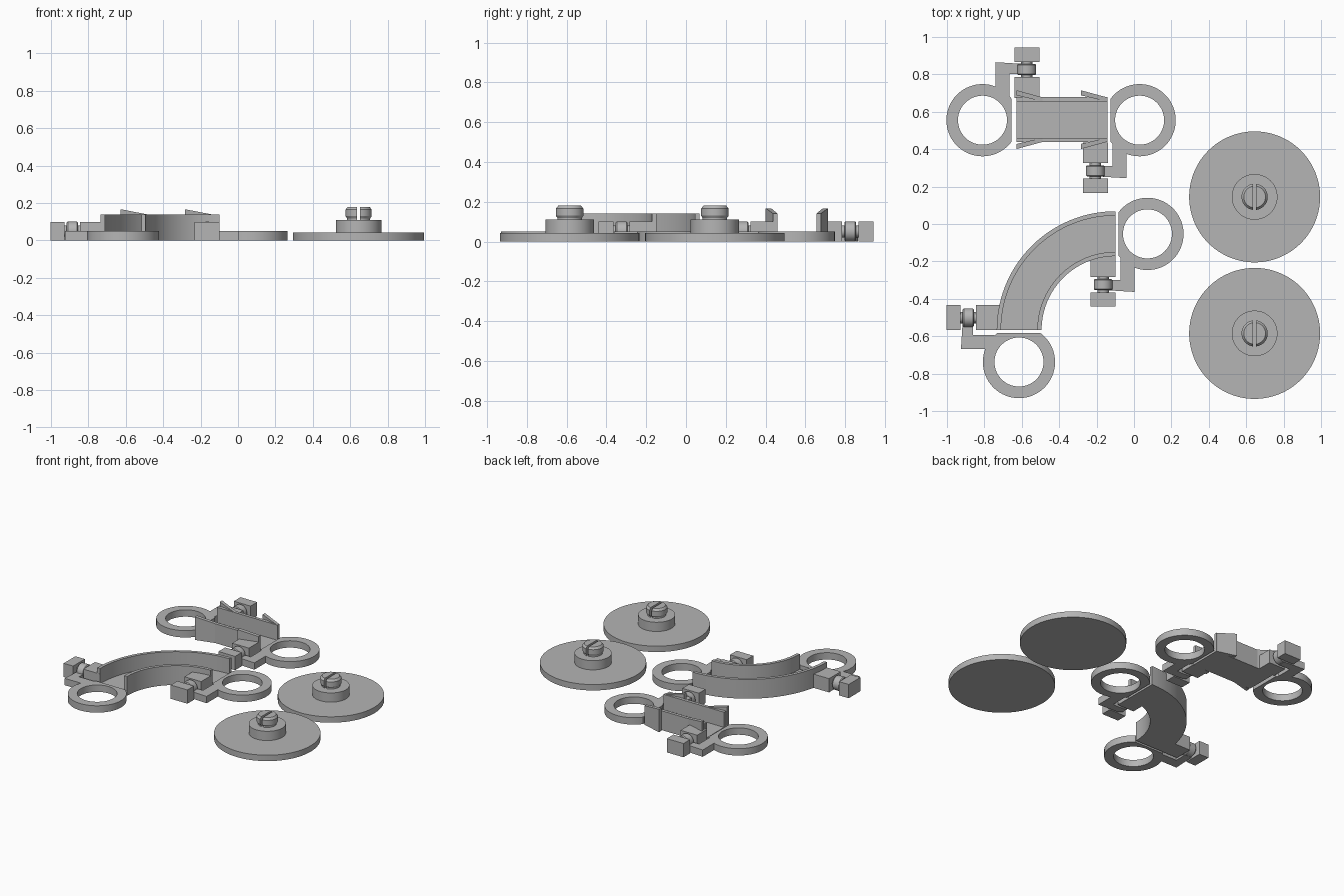
import bpy, bmesh
from math import pi
from mathutils import Matrix, Vector

cube = bpy.data.objects.get("Cube")
if cube:
    bpy.data.objects.remove(cube)

grey = bpy.data.materials.new("plain grey")
grey.use_nodes = True
GREY = (0.46, 0.46, 0.46, 1)
grey.diffuse_color = GREY
grey.node_tree.nodes["Principled BSDF"].inputs["Base Color"].default_value = GREY


def finish(name, bm, matrix=Matrix()):
    bmesh.ops.remove_doubles(bm, verts=bm.verts, dist=1e-5)
    bmesh.ops.recalc_face_normals(bm, faces=bm.faces)
    mesh = bpy.data.meshes.new(name)
    bm.to_mesh(mesh)
    bm.free()
    mesh.materials.append(grey)
    obj = bpy.data.objects.new(name, mesh)
    bpy.context.collection.objects.link(obj)
    obj.matrix_world = matrix
    bpy.ops.object.select_all(action="DESELECT")
    obj.select_set(True)
    bpy.context.view_layer.objects.active = obj
    bpy.ops.object.shade_smooth_by_angle(angle=pi / 6)
    return obj


def spun(profile, angle=2 * pi, steps=96):
    """Spin a closed (radius, z) outline about the z axis."""
    bm = bmesh.new()
    face = bm.faces.new([bm.verts.new((r, 0, z)) for r, z in profile])
    full = angle > 6
    if full:
        edges = list(face.edges)
        bmesh.ops.delete(bm, geom=[face], context="FACES_ONLY")
        bmesh.ops.spin(bm, geom=edges, axis=(0, 0, 1), cent=(0, 0, 0), angle=angle, steps=steps)
        bmesh.ops.remove_doubles(bm, verts=bm.verts, dist=1e-5)
        # drop edges left along the axis
        loose = [e for e in bm.edges if not e.link_faces]
        bmesh.ops.delete(bm, geom=loose, context="EDGES")
    else:
        start = face.copy()
        bmesh.ops.spin(bm, geom=[face], axis=(0, 0, 1), cent=(0, 0, 0), angle=angle, steps=steps)
    return bm


def slice_off(bm, point, direction):
    """Remove everything beyond a plane and cap the cut."""
    cut = bmesh.ops.bisect_plane(bm, geom=bm.verts[:] + bm.edges[:] + bm.faces[:],
                                 plane_co=point, plane_no=direction, clear_outer=True)
    edges = [g for g in cut["geom_cut"] if isinstance(g, bmesh.types.BMEdge)]
    bmesh.ops.holes_fill(bm, edges=edges)


def prism(points, height):
    bm = bmesh.new()
    face = bm.faces.new([bm.verts.new((x, y, 0)) for x, y in points])
    new = bmesh.ops.extrude_face_region(bm, geom=[face])["geom"]
    top = [g for g in new if isinstance(g, bmesh.types.BMVert)]
    bmesh.ops.translate(bm, verts=top, vec=(0, 0, height))
    return bm


def block(name, x0, x1, y0, y1, height, matrix=Matrix()):
    return finish(name, prism([(x0, y0), (x1, y0), (x1, y1), (x0, y1)], height), matrix)


def rod(name, x, radius, y0, y1, matrix, bevel=0.0):
    """Round bar along y, lying on the hinge axis."""
    half = (y1 - y0) / 2
    bm = spun([(0, -half), (radius - bevel, -half), (radius, bevel - half),
               (radius, half - bevel), (radius - bevel, half), (0, half)]
              if bevel else [(0, -half), (radius, -half), (radius, half), (0, half)], steps=40)
    lay = Matrix.Translation((x, (y0 + y1) / 2, HINGE_Z)) @ Matrix.Rotation(pi / 2, 4, "X")
    return finish(name, bm, matrix @ lay)


HINGE_Z = 0.051
RING_H = 0.05
WALL_H = 0.14
FLOOR = 0.03
WALL = 0.023


def hinged_ring(label, x, y, angle, reach):
    """Ring with a flat side, its arm, and the hinge on the track."""
    m = Matrix.Translation((x, y, 0)) @ Matrix.Rotation(angle, 4, "Z")
    bm = spun([(0.131, 0), (0.193, 0), (0.193, RING_H), (0.131, RING_H)])
    slice_off(bm, (-0.155, 0, 0), (-1, 0, 0))
    finish(label + "_ring", bm, m)
    arm = [(-0.235, -0.3), (-0.07, -0.31), (-0.07, -0.13), (-0.144, -0.13),
           (-0.144, -0.246), (-0.235, -0.246)]
    finish(label + "_arm", prism(arm, RING_H), m)
    block(label + "_hinge_end", -0.304, -0.17, -0.388, -0.312, 0.1, m)
    block(label + "_hinge_base", -0.304, -0.17, -0.23, reach, 0.1, m)
    rod(label + "_knuckle", -0.237, 0.05, -0.301, -0.241, m, 0.006)
    rod(label + "_hinge_pin", -0.237, 0.03, -0.32, -0.22, m)


hinged_ring("straight_left", 0.03, 0.555, 0, -0.118)
hinged_ring("straight_right", -0.81, 0.555, pi, -0.118)
hinged_ring("curve_left", 0.072, -0.053, 0, -0.118)
hinged_ring("curve_right", -0.615, -0.738, -pi / 2, -0.1)


def channel(a, b):
    """U-shaped cross-section between two positions."""
    return [(a, 0), (b, 0), (b, WALL_H), (b - WALL, WALL_H), (b - WALL, FLOOR),
            (a + WALL, FLOOR), (a + WALL, WALL_H), (a, WALL_H)]


# Curved track: a quarter turn of the channel
bm = spun(channel(0.395, 0.635), pi / 2, 40)
ends = [f for f in bm.faces if len(f.verts) == 8]
if len(ends) < 2:
    edges = [e for e in bm.edges if e.is_boundary]
    bmesh.ops.holes_fill(bm, edges=edges)
finish("curved_track", bm, Matrix.Translation((-0.099, -0.567, 0)) @ Matrix.Rotation(pi / 2, 4, "Z"))

# Straight track: the same channel pulled along x
TRACK_X0, TRACK_X1, TRACK_Y = -0.628, -0.142, 0.558
bm = prism(channel(-0.12, 0.12), TRACK_X1 - TRACK_X0)
finish("straight_track", bm, Matrix.Translation((TRACK_X0, TRACK_Y, 0))
       @ Matrix(((0, 0, 1, 0), (1, 0, 0, 0), (0, 1, 0, 0), (0, 0, 0, 1))))

# Flared fins on both walls, dropping to the wall top
for side, where in ((1, "back"), (-1, "front")):
    for x, end in ((TRACK_X0, "right"), (-0.284, "left")):
        pts = [(x, 0.157), (x + 0.14, 0.119), (x + 0.14, 0.097), (x, 0.13)]
        bm = prism([(px, TRACK_Y + side * d) for px, d in pts], WALL_H)
        for v in bm.verts:
            if v.co.z > 0.1 and v.co.x < x + 0.01:
                v.co.z = 0.167
        finish(f"{where}_{end}_fin", bm)

# Two wheels, each with a hub and a split snap pin
for y, label in ((0.145, "back"), (-0.585, "front")):
    m = Matrix.Translation((0.645, y, 0))
    finish(label + "_wheel", spun([(0, 0), (0.35, 0), (0.35, 0.043), (0, 0.043)], steps=128), m)
    finish(label + "_hub", spun([(0, 0.03), (0.122, 0.03), (0.122, 0.11), (0, 0.11)]), m)
    for side in (-1, 1):
        bm = spun([(0, 0.1), (0.062, 0.1), (0.062, 0.118), (0.07, 0.13), (0.07, 0.165),
                   (0.058, 0.18), (0, 0.18)], steps=64)
        slice_off(bm, Vector((side * 0.008, 0, 0)), (-side, 0, 0))
        finish(f"{label}_pin_half_{'left' if side > 0 else 'right'}", bm, m)
